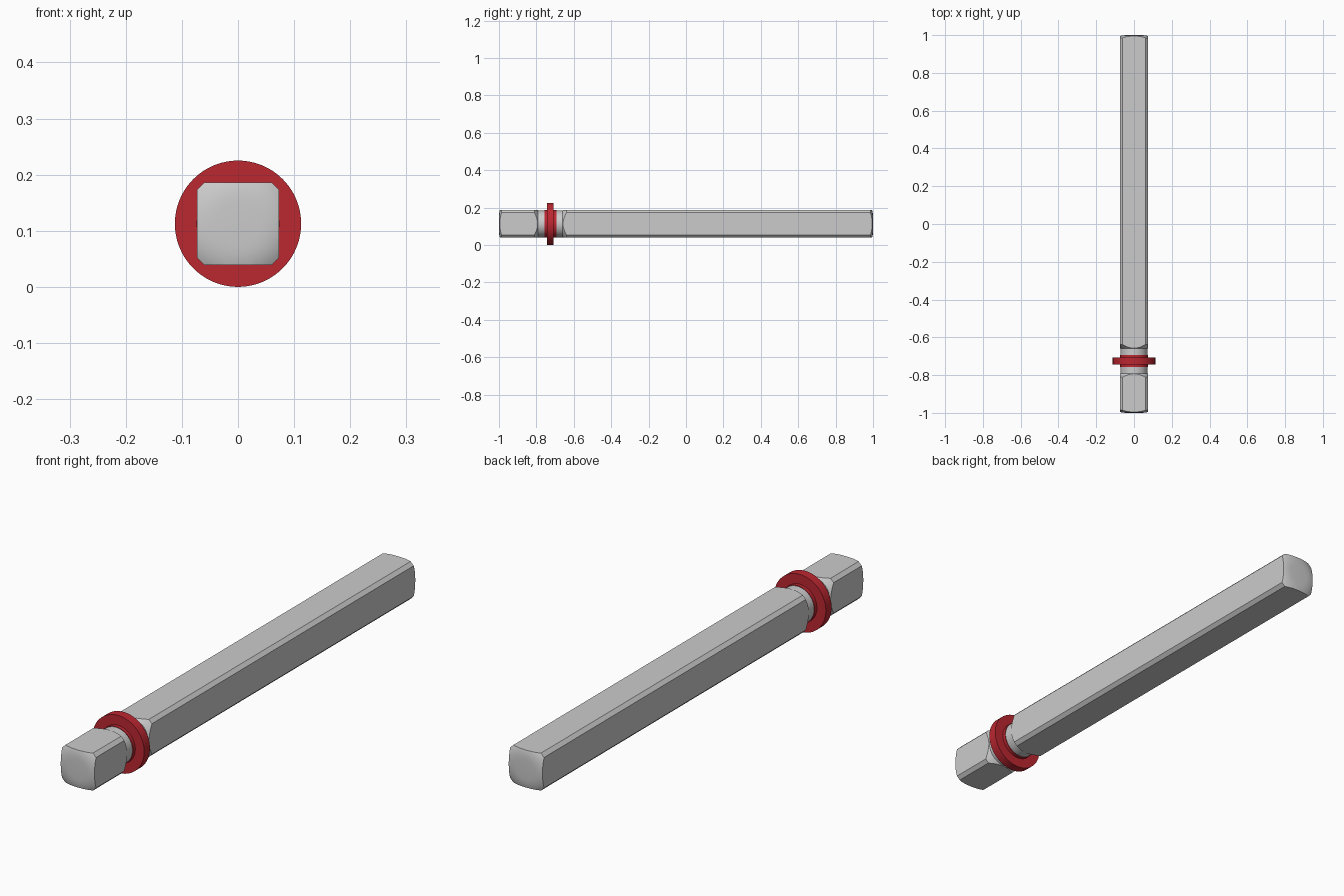
import bpy, bmesh, math

if "Cube" in bpy.data.objects:
    bpy.data.objects.remove(bpy.data.objects["Cube"])

Z = 0.1125      # axis height
HALF = 0.0735   # half width of the square bar
CH = 0.0135     # corner chamfer
RING_Y = -0.725


def make_object(name, bm):
    bmesh.ops.recalc_face_normals(bm, faces=bm.faces)
    mesh = bpy.data.meshes.new(name)
    bm.to_mesh(mesh)
    bm.free()
    ob = bpy.data.objects.new(name, mesh)
    bpy.context.collection.objects.link(ob)
    ob.location.z = Z
    return ob


def lathe(name, profile, closed=False, steps=96):
    """Spin (radius, y) points around the y axis."""
    bm = bmesh.new()
    vs = [bm.verts.new((r, y, 0)) for r, y in profile]
    pairs = list(zip(vs, vs[1:])) + ([(vs[-1], vs[0])] if closed else [])
    es = [bm.edges.new(p) for p in pairs]
    bmesh.ops.spin(bm, geom=vs + es, cent=(0, 0, 0), axis=(0, 1, 0),
                   angle=math.tau, steps=steps)
    bmesh.ops.remove_doubles(bm, verts=bm.verts, dist=1e-5)
    return make_object(name, bm)


def smooth(ob, angle):
    bpy.ops.object.select_all(action='DESELECT')
    ob.select_set(True)
    bpy.context.view_layer.objects.active = ob
    bpy.ops.object.shade_smooth_by_angle(angle=math.radians(angle))


# Square bar with chamfered long edges
bm = bmesh.new()
a, b = HALF, HALF - CH
outline = [(a, b), (b, a), (-b, a), (-a, b), (-a, -b), (-b, -a), (b, -a), (a, -b)]
face = bm.faces.new([bm.verts.new((x, -1.05, z)) for x, z in outline])
ext = bmesh.ops.extrude_face_region(bm, geom=[face])
bmesh.ops.translate(bm, vec=(0, 2.1, 0),
                    verts=[g for g in ext['geom'] if isinstance(g, bmesh.types.BMVert)])
bar = make_object("square_bar", bm)

# Turned envelope: rounded ends and a round neck with conical shoulders
dome = [(0, 0), (0.04, 0), (0.055, 0.001), (0.067, 0.003), (0.078, 0.0062),
        (0.088, 0.0105), (0.097, 0.016), (0.12, 0.034)]
profile = [(r, -1 + d) for r, d in dome]
profile += [(0.12, -0.833), (0.0715, -0.791), (0.0715, -0.659), (0.12, -0.617)]
profile += [(r, 1 - d) for r, d in reversed(dome)]
envelope = lathe("turning_cutter", profile)
mod = bar.modifiers.new("turned", 'BOOLEAN')
mod.operation = 'INTERSECT'
mod.solver = 'EXACT'
mod.object = envelope
bpy.context.view_layer.objects.active = bar
bpy.ops.object.modifier_apply(modifier=mod.name)
bpy.data.objects.remove(envelope)
smooth(bar, 20)

# Red collar ring with a slim hub
ring = lathe("collar_ring", [(0.06, RING_Y + y) if r == 0 else (r, RING_Y + y) for r, y in [
    (0, -0.032), (0.0738, -0.032), (0.0738, -0.0178), (0.1125, -0.0178),
    (0.1125, 0.0178), (0.0738, 0.0178), (0.0738, 0.032), (0, 0.032)]], closed=True)
smooth(ring, 30)
red = bpy.data.materials.new("red")
red.diffuse_color = (0.5, 0.02, 0.03, 1)
red.use_nodes = True
red.node_tree.nodes["Principled BSDF"].inputs["Base Color"].default_value = red.diffuse_color
ring.data.materials.append(red)
